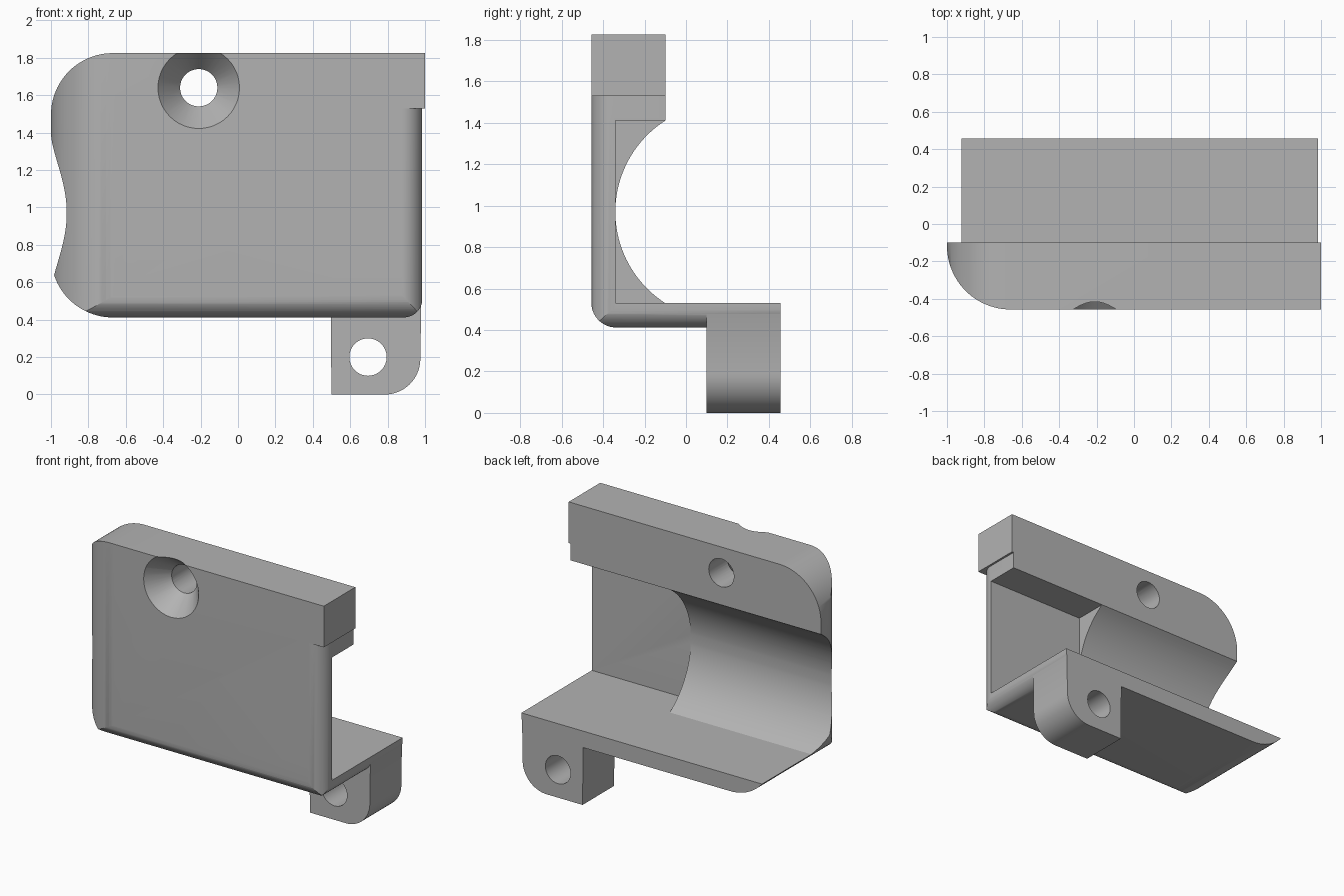
import bpy, bmesh, math
from mathutils import Matrix, Vector

if "Cube" in bpy.data.objects:
    bpy.data.objects.remove(bpy.data.objects["Cube"], do_unlink=True)

grey = bpy.data.materials.new("plain_grey")
grey.use_nodes = True
GREY = (0.45, 0.45, 0.45, 1)
grey.diffuse_color = GREY
grey.node_tree.nodes["Principled BSDF"].inputs["Base Color"].default_value = GREY


def arc(cx, cy, r, a, b, n=14):
    angles = [math.radians(a + (b - a) * i / n) for i in range(n + 1)]
    return [(cx + r * math.cos(t), cy + r * math.sin(t)) for t in angles]


def finish(name, bm):
    bmesh.ops.recalc_face_normals(bm, faces=bm.faces[:])
    mesh = bpy.data.meshes.new(name)
    bm.to_mesh(mesh)
    bm.free()
    mesh.materials.append(grey)
    ob = bpy.data.objects.new(name, mesh)
    bpy.context.collection.objects.link(ob)
    return ob


def prism(name, axis, profile, lo, hi):
    """Extrude a 2D profile along an axis; the profile uses the other two axes in order."""
    bm = bmesh.new()

    def place(p, d):
        co = list(p)
        co.insert("xyz".index(axis), d)
        return Vector(co)

    face = bm.faces.new([bm.verts.new(place(p, lo)) for p in profile])
    side = bmesh.ops.extrude_face_region(bm, geom=[face], use_keep_orig=True)["geom"]
    verts = [g for g in side if isinstance(g, bmesh.types.BMVert)]
    bmesh.ops.translate(bm, verts=verts, vec=place((0, 0), hi - lo))
    return finish(name, bm)


def box(name, x0, x1, y0, y1, z0, z1):
    return prism(name, "x", [(y0, z0), (y1, z0), (y1, z1), (y0, z1)], x0, x1)


def combine(target, tool, operation):
    mod = target.modifiers.new(tool.name, "BOOLEAN")
    mod.operation, mod.object, mod.solver = operation, tool, "EXACT"
    bpy.context.view_layer.objects.active = target
    bpy.ops.object.modifier_apply(modifier=mod.name)
    bpy.data.objects.remove(tool, do_unlink=True)


FRONT, BACK, REAR = -0.457, 0.457, -0.1
BASE, FLOOR, CEIL, TOP = 0.412, 0.53, 1.41, 1.825
RIGHT = 0.985

# Side section: front wall, bottom ledge and top bar
section = arc(FRONT + 0.12, BASE + 0.12, 0.12, 180, 270) + [
    (BACK, BASE), (BACK, FLOOR), (-0.34, FLOOR), (-0.34, CEIL),
    (REAR, CEIL), (REAR, TOP), (FRONT, TOP)]
body = prism("clamp_body", "x", section, -1.1, 1.1)

# Cradle with a cylindrical hollow
half = math.degrees(math.asin(0.44 / 0.523))
cradle = [(-0.4, 0.48), (REAR, 0.48)] + arc(0.182, 0.97, 0.523, 180 + half, 180 - half, 40)
cradle += [(-0.13, 1.45), (-0.4, 1.45)]
combine(body, prism("cradle", "x", cradle, -1.2, 0.2), "UNION")

# Rounded outline from above
plan = arc(-0.66, FRONT + 0.34, 0.34, 180, 270, 24) + arc(RIGHT - 0.11, FRONT + 0.11, 0.11, 270, 360)
plan += [(RIGHT, 0.7), (-1, 0.7)]
combine(body, prism("plan_outline", "z", plan, -0.1, 2.1), "INTERSECT")

# Rounded outline from the front
face = arc(-0.67, TOP - 0.33, 0.33, 90, 180, 24) + arc(-0.67, BASE + 0.33, 0.33, 180, 270, 24)
face += arc(RIGHT - 0.099, BASE + 0.1, 0.1, 270, 360) + [(RIGHT + 0.001, TOP)]
combine(body, prism("front_outline", "y", face, -0.7, 0.7), "INTERSECT")

# Square block at the upper end
combine(body, box("end_block", 0.8, 1, FRONT, REAR, 1.53, TOP), "UNION")

# Mounting tab below the ledge
tab = [(0.495, 0.5), (0.5, 0)] + arc(0.785, 0.19, 0.19, 270, 360) + [(0.98, 0.515), (0.495, 0.515)]
combine(body, prism("mounting_tab", "y", tab, 0.1, BACK), "UNION")

# Bolt holes
combine(body, prism("tab_hole", "y", arc(0.695, 0.2, 0.1, 0, 348.75, 31), 0, 0.7), "DIFFERENCE")
combine(body, prism("bar_hole", "y", arc(-0.21, 1.64, 0.1, 0, 348.75, 31), -0.7, 0.1), "DIFFERENCE")

# Countersink around the bar hole
bm = bmesh.new()
bmesh.ops.create_cone(bm, cap_ends=True, segments=48, radius1=0.298, radius2=0.098, depth=0.25)
bmesh.ops.rotate(bm, verts=bm.verts[:], cent=(0, 0, 0), matrix=Matrix.Rotation(-math.pi / 2, 3, "X"))
bmesh.ops.translate(bm, verts=bm.verts[:], vec=(-0.21, FRONT + 0.025, 1.64))
combine(body, finish("countersink", bm), "DIFFERENCE")

# Smooth curved faces, keep sharp edges
bpy.ops.object.select_all(action="DESELECT")
body.select_set(True)
bpy.context.view_layer.objects.active = body
bpy.ops.object.shade_smooth_by_angle(angle=math.radians(25))
